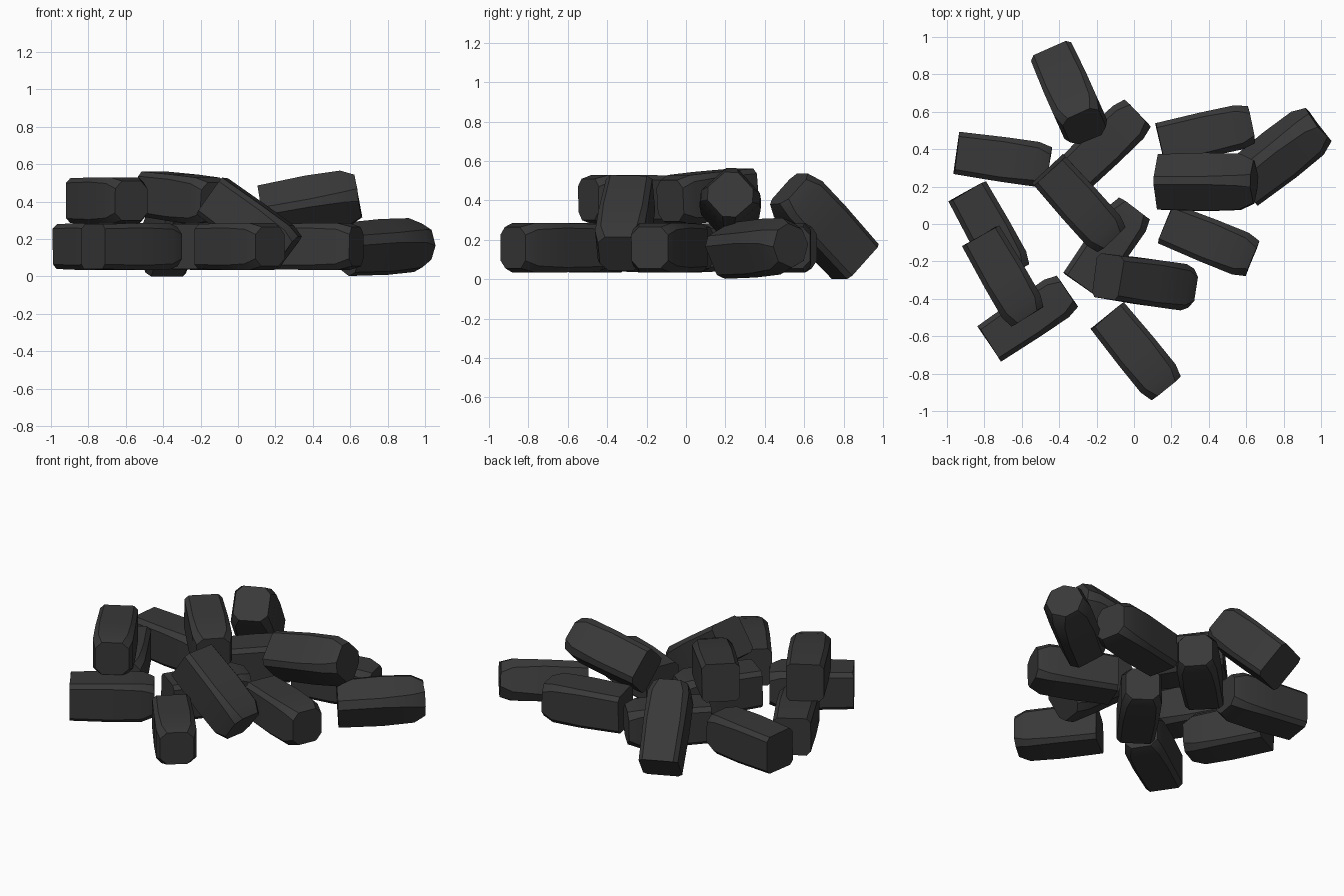
import bpy, bmesh, math, random
from mathutils import Vector, Euler

if "Cube" in bpy.data.objects:
    bpy.data.objects.remove(bpy.data.objects["Cube"])

random.seed(4)
coal = bpy.data.materials.new("coal_black")
coal.diffuse_color = (0.04, 0.04, 0.04, 1)
coal.use_nodes = True
coal.node_tree.nodes["Principled BSDF"].inputs["Base Color"].default_value = coal.diffuse_color


def section(w, h, c):
    """Chamfered rectangle in the y-z plane."""
    a, b = w / 2, h / 2
    return [(-a, -b + c), (-a + c, -b), (a - c, -b), (a, -b + c),
            (a, b - c), (a - c, b), (-a + c, b), (-a, b - c)]


def briquette(name, loc, yaw, pitch=0, roll=0, size=(0.5, 0.24, 0.25), c=0.025):
    """One block lofted along its length: crisp end, slight belly, softer end."""
    l, w, h = size
    bm = bmesh.new()
    # stations: position, width scale, height scale, chamfer
    stations = [(-0.5, 0.95, 0.96, c), (0.0, 1.0, 1.0, c),
                (0.36, 1.0, 1.0, c * 1.3), (0.5, 0.84, 0.84, c * 1.6)]
    rings = []
    for t, sw, sh, ch in stations:
        rings.append([bm.verts.new((t * l + random.uniform(-.004, .004), y, z))
                      for y, z in section(w * sw, h * sh, ch)])
    for r0, r1 in zip(rings, rings[1:]):
        for i in range(8):
            j = (i + 1) % 8
            bm.faces.new((r0[i], r0[j], r1[j], r1[i]))
    bm.faces.new(rings[0])
    bm.faces.new(rings[-1])
    bmesh.ops.recalc_face_normals(bm, faces=bm.faces)
    me = bpy.data.meshes.new(name)
    bm.to_mesh(me)
    bm.free()
    me.materials.append(coal)
    ob = bpy.data.objects.new(name, me)
    bpy.context.collection.objects.link(ob)
    ob.location = loc
    ob.rotation_euler = Euler([math.radians(a) for a in (roll, -pitch, yaw)])
    bpy.ops.object.select_all(action='DESELECT')
    ob.select_set(True)
    bpy.context.view_layer.objects.active = ob
    bpy.ops.object.shade_smooth_by_angle(angle=math.radians(35))


# bottom layer, lying on the ground
Z = 0.16
ground = [(-0.70, 0.345, -8), (-0.16, 0.42, 44), (-0.14, -0.12, 55),
          (0.015, -0.685, -51), (-0.565, -0.50, 34), (-0.77, -0.045, -61),
          (0.385, 0.48, 12), (0.40, -0.09, -22)]
for i, (x, y, a) in enumerate(ground):
    briquette(f"ground_briquette_{i + 1}", (x, y, Z), a)

# upper layer, resting on the others
briquette("upper_briquette_left", (-0.695, -0.28, 0.405), -60)
briquette("upper_briquette_middle", (-0.29, 0.105, 0.42), -48, -5)
briquette("upper_briquette_right", (0.385, 0.225, 0.385), 0, 10, 42, (0.52, 0.25, 0.25), 0.03)

# leaning and rolled pieces
briquette("leaning_briquette_back", (-0.34, 0.69, 0.275), -66, 45, 0, (0.52, 0.25, 0.26))
briquette("leaning_briquette_front", (0.065, -0.31, 0.28), -8, -36, 0, (0.51, 0.25, 0.25))
briquette("rolled_briquette_right", (0.78, 0.37, 0.158), 38, 3, 25, (0.52, 0.25, 0.25), 0.04)
